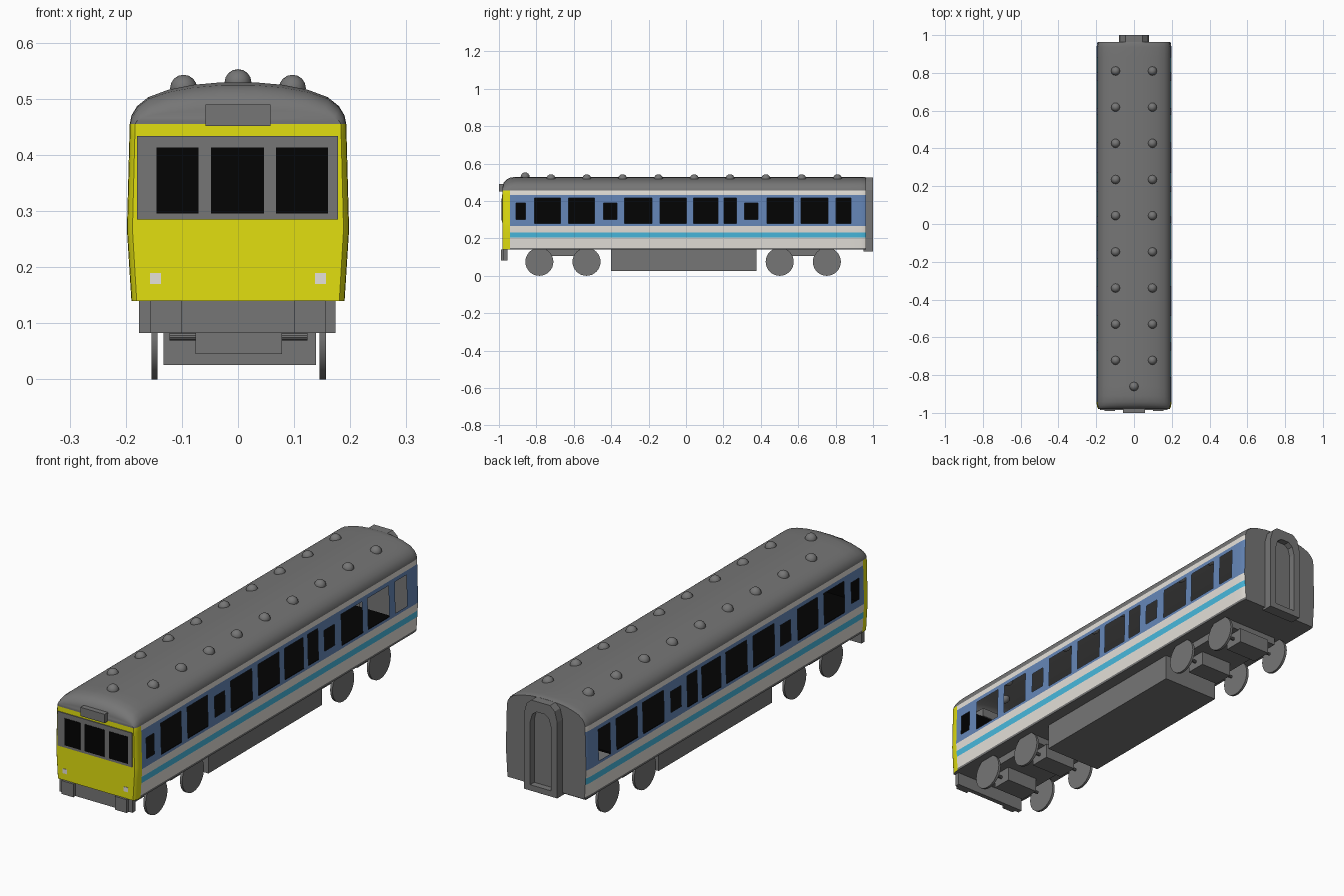
import bpy, bmesh, math

if "Cube" in bpy.data.objects:
    bpy.data.objects.remove(bpy.data.objects["Cube"])


def mat(name, r, g, b):
    m = bpy.data.materials.new(name)
    m.diffuse_color = (r, g, b, 1)
    m.use_nodes = True
    m.node_tree.nodes["Principled BSDF"].inputs["Base Color"].default_value = m.diffuse_color
    return m


GREY, YELLOW, WHITE, BLUE, CYAN, BLACK = range(6)
MATS = [mat("grey", .18, .18, .18), mat("yellow", .76, .74, .005),
        mat("off_white", .78, .75, .70), mat("blue", .13, .24, .48),
        mat("cyan", .065, .49, .74), mat("black", .001, .001, .001)]


def finish(bm, name, m=None, angle=None):
    me = bpy.data.meshes.new(name)
    bmesh.ops.recalc_face_normals(bm, faces=bm.faces)
    bm.to_mesh(me)
    bm.free()
    for mt in (MATS if m is None else [MATS[m]]):
        me.materials.append(mt)
    ob = bpy.data.objects.new(name, me)
    bpy.context.collection.objects.link(ob)
    if angle:
        bpy.ops.object.select_all(action='DESELECT')
        ob.select_set(True)
        bpy.context.view_layer.objects.active = ob
        bpy.ops.object.shade_smooth_by_angle(angle=math.radians(angle))
    return ob


def box(name, x0, x1, y0, y1, z0, z1, m=GREY):
    bm = bmesh.new()
    bmesh.ops.create_cube(bm, size=1)
    for v in bm.verts:
        v.co = ((x0 + x1) / 2 + v.co.x * (x1 - x0),
                (y0 + y1) / 2 + v.co.y * (y1 - y0),
                (z0 + z1) / 2 + v.co.z * (z1 - z0))
    return finish(bm, name, m)


def rod(name, x0, x1, y, z, r, n):
    bm = bmesh.new()
    bmesh.ops.create_cone(bm, cap_ends=True, segments=n, radius1=r, radius2=r, depth=x1 - x0)
    for v in bm.verts:
        v.co = ((x0 + x1) / 2 + v.co.z, y + v.co.x, z + v.co.y)
    return finish(bm, name, GREY, 35)


# --- body shell: cross-sections lofted along y, rows at stripe and window heights
BIG = [(-.809, -.67), (-.627, -.488), (-.328, -.183), (-.14, .004), (.041, .17),
       (.202, .271), (.432, .576), (.614, .758), (.801, .881)]
SMALL = [(-.91, -.857), (-.44, -.37), (.314, .384)]
EAVE = .455
wall_z = [.14, .15, .204, .232, .267, .28, .30, .39, .415, .433, EAVE]


def wall_x(z):
    return .19 + .008 * (z - .14) / .127 if z < .267 else .198 - .005 * (z - .267) / .188


half = [(wall_x(z), z) for z in wall_z]
half += [(.19, .47), (.18, .487), (.16, .503), (.125, .516), (.08, .525), (.03, .5295)]
# (y, width factor, roof height factor)
stations = [(-.98, .95, .35), (-.974, .975, .6), (-.96, .995, .8), (-.942, 1, .93)]
stations += [(y, 1, 1) for y in sorted(e for w in BIG + SMALL for e in w)]
stations += [(.935, 1, 1), (.955, .99, .985), (.963, .975, .95)]


def wall_colour(y, z):
    if z > EAVE:
        return GREY
    if y < -.942:
        return YELLOW
    if z < .15:
        return GREY
    for wins, lo, hi in ((BIG, .28, .415), (SMALL, .30, .39)):
        if lo < z < hi and any(a < y < b for a, b in wins):
            return BLACK
    if .204 < z < .232:
        return CYAN
    return BLUE if .267 < z < .433 else WHITE


bm = bmesh.new()
rings = []
for y, w, k in stations:
    pts = [(x * w, z if z <= EAVE else EAVE + (z - EAVE) * k) for x, z in half]
    rings.append([bm.verts.new((x, y, z)) for x, z in pts] +
                 [bm.verts.new((-x, y, z)) for x, z in reversed(pts)])
n, h = len(rings[0]), len(half)
for a, b in zip(rings, rings[1:]):
    for i in range(n):
        j = (i + 1) % n
        f = bm.faces.new((a[i], b[i], b[j], a[j]))
        c = f.calc_center_median()
        f.material_index = GREY if i == n - 1 else wall_colour(c.y, c.z)
for ring, m in ((rings[0], YELLOW), (rings[-1], GREY)):
    for i in range(h - 1):
        f = bm.faces.new((ring[i], ring[i + 1], ring[n - 2 - i], ring[n - 1 - i]))
        f.material_index = m if i < len(wall_z) - 1 else GREY
bmesh.ops.recalc_face_normals(bm, faces=bm.faces)
# windows are open holes
holes = [f for f in bm.faces if f.material_index == BLACK]
bmesh.ops.delete(bm, geom=holes, context='FACES')
finish(bm, "body_shell", angle=32)

# --- interior: black floor, partition and cab bulkhead, grey vestibule floor
box("saloon_floor", -.188, .188, -.94, .78, .266, .274, BLACK)
box("centre_partition", -.003, .003, -.935, .9, .27, .43, BLACK)
box("cab_bulkhead", -.185, .185, -.94, -.934, .27, .45, BLACK)
box("vestibule_floor", -.185, .185, .4, .95, .142, .15)

# --- cab front: window surround, panes, lamps, headcode box
box("cab_window_surround", -.18, .178, -.984, -.978, .285, .434)
for i, (a, b) in enumerate([(-.145, -.07), (-.048, .046), (.068, .16)]):
    box(f"cab_window_{i}", a, b, -.986, -.98, .296, .413, BLACK)
for s in (-1, 1):
    box("headlamp", s * .147 - .01, s * .147 + .01, -.982, -.978, .17, .19, WHITE)
box("headcode_box", -.058, .058, -1.0, -.93, .452, .49)

# --- buffer beam with corner blocks
box("buffer_beam", -.176, .174, -.975, -.955, .083, .145)
for s in (-1, 1):
    box("buffer_block", s * .128 - .028, s * .128 + .028, -.99, -.955, .083, .141)

# --- rear gangway: arched frame with a recessed door
outer = [(.08, .13), (.08, .46), (.068, .505), (.045, .525)]
inner = [(.05, .155), (.05, .43), (.04, .465), (.02, .48)]
bm = bmesh.new()
loops = []
for prof, y in ((outer, .95), (outer, 1.0), (inner, 1.0), (inner, .972)):
    full = prof + [(-x, z) for x, z in reversed(prof)]
    loops.append([bm.verts.new((x, y, z)) for x, z in full])
for a, b in zip(loops, loops[1:]):
    for i in range(len(a)):
        j = (i + 1) % len(a)
        bm.faces.new((a[i], a[j], b[j], b[i]))
bm.faces.new(loops[-1])
bm.faces.new(loops[0])
finish(bm, "gangway", GREY)


# --- roof ventilators
def vent(x, y, z):
    bm = bmesh.new()
    bmesh.ops.create_uvsphere(bm, u_segments=12, v_segments=8, radius=.024)
    for v in bm.verts:
        v.co = (v.co.x + x, v.co.y + y, v.co.z + z)
    finish(bm, "roof_vent", GREY, 40)


for i in range(9):
    for s in (-1, 1):
        vent(s * .097, .81 - i * .1915, .519)
vent(0, -.86, .529)

# --- underframe and bogies
box("underfloor_box", -.133, .139, -.402, .378, .026, .145)
for yc in (-.658, .627):
    box("bogie_frame", -.12, .12, yc - .16, yc + .16, .107, .145)
    for s in (-1, 1):
        y = yc + s * .126
        box("axle_gearbox", -.076, .078, y - .045, y + .045, .045, .11)
        rod("axle", -.122, .124, y, .0765, .007, 10)
        for x in (-.149, .151):
            rod("wheel", x - .0055, x + .0055, y, .075, .075, 32)
